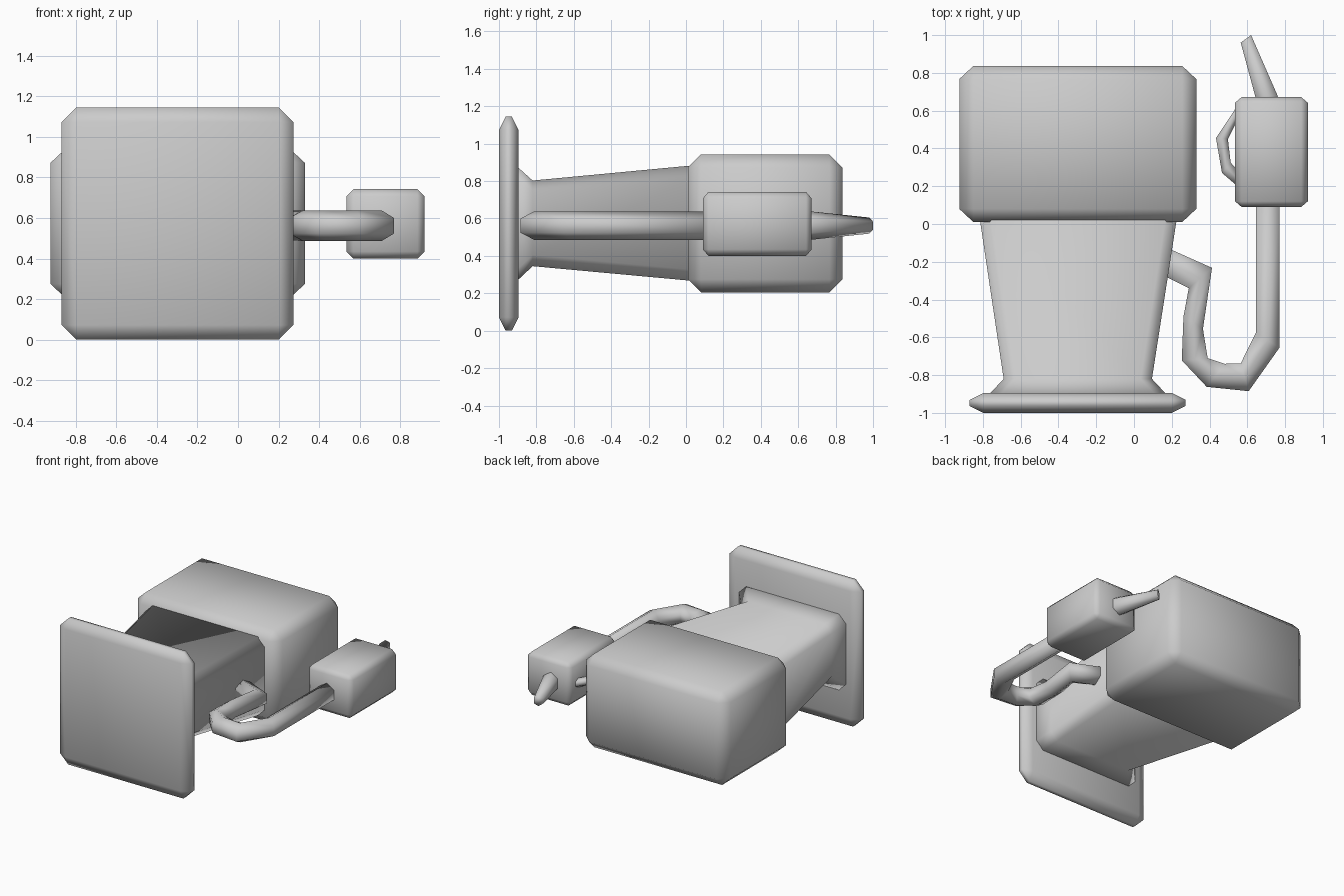
import bpy, bmesh
from math import sin, cos, radians
from mathutils import Vector

if "Cube" in bpy.data.objects:
    bpy.data.objects.remove(bpy.data.objects["Cube"])


def finish(name, bm):
    bmesh.ops.recalc_face_normals(bm, faces=bm.faces[:])
    for f in bm.faces:
        f.smooth = True
    me = bpy.data.meshes.new(name)
    bm.to_mesh(me)
    bm.free()
    ob = bpy.data.objects.new(name, me)
    bpy.context.collection.objects.link(ob)
    return ob


def chamfer_box(name, lo, hi, cut):
    """Box with all edges chamfered by a per-axis amount."""
    lo, hi, cut = Vector(lo), Vector(hi), Vector(cut)
    mid, half = (lo + hi) / 2, (hi - lo) / 2
    bm = bmesh.new()
    for sx in (-1, 1):
        for sy in (-1, 1):
            for sz in (-1, 1):
                for axis in range(3):
                    s = half - cut
                    s[axis] = half[axis]
                    bm.verts.new(mid + Vector((sx * s.x, sy * s.y, sz * s.z)))
    bmesh.ops.convex_hull(bm, input=bm.verts[:])
    bmesh.ops.dissolve_limit(bm, angle_limit=radians(1),
                             verts=bm.verts[:], edges=bm.edges[:])
    return finish(name, bm)


def loft(name, rings):
    """Skin a list of equal-length vertex rings and cap both ends."""
    bm = bmesh.new()
    loops = [[bm.verts.new(p) for p in r] for r in rings]
    n = len(loops[0])
    for a, b in zip(loops, loops[1:]):
        for i in range(n):
            j = (i + 1) % n
            bm.faces.new((a[i], a[j], b[j], b[i]))
    bm.faces.new(loops[0])
    bm.faces.new(loops[-1])
    return finish(name, bm)


def hex_ring(a, b, half_z, z=0.562):
    """Six-sided section spanning plan points a and b."""
    a, b = Vector(a), Vector(b)
    c, h = (a + b) / 2, (b - a) / 2
    ring = []
    for k in range(6):
        t = radians(30 + 60 * k)
        p = c + h * (cos(t) / cos(radians(30)))
        ring.append((p.x, p.y, z + half_z * sin(t)))
    return ring


def oct_ring(y, x0, x1, z0, z1, c=0.06):
    """Rectangle with cut corners at depth y."""
    return [(x, y, z) for x, z in (
        (x0 + c, z0), (x1 - c, z0), (x1, z0 + c), (x1, z1 - c),
        (x1 - c, z1), (x0 + c, z1), (x0, z1 - c), (x0, z0 + c))]


# pump head, base plate and nozzle grip
chamfer_box("pump_head", (-0.925, 0.01, 0.205), (0.33, 0.837, 0.942), (0.075, 0.07, 0.07))
chamfer_box("base_plate", (-0.87, -1.0, 0.0), (0.273, -0.895, 1.145), (0.072, 0.036, 0.072))
chamfer_box("nozzle_grip", (0.535, 0.09, 0.4), (0.92, 0.672, 0.742), (0.035, 0.03, 0.035))

# tapered body with flared foot
loft("pump_body", [
    oct_ring(-0.90, -0.765, 0.17, 0.27, 0.875),
    oct_ring(-0.82, -0.69, 0.095, 0.345, 0.803),
    oct_ring(0.05, -0.82, 0.23, 0.265, 0.885)])

# bent hose from body to grip
hose = [
    ((0.12, -0.255), (0.15, -0.115)),
    ((0.29, -0.34), (0.413, -0.232)),
    ((0.262, -0.49), (0.365, -0.555)),
    ((0.253, -0.722), (0.39, -0.71)),
    ((0.385, -0.862), (0.48, -0.74)),
    ((0.607, -0.885), (0.565, -0.738)),
    ((0.77, -0.655), (0.645, -0.575)),
    ((0.77, 0.11), (0.645, 0.11))]
loft("hose", [hex_ring(a, b, 0.076) for a, b in hose])

# tapered spout
loft("spout", [
    hex_ring((0.765, 0.65), (0.648, 0.65), 0.075),
    hex_ring((0.76, 0.68), (0.643, 0.672), 0.075),
    hex_ring((0.62, 1.0), (0.565, 0.96), 0.043)])

# trigger loop on the side of the grip
trigger = [
    ((0.56, 0.645), (0.56, 0.575)),
    ((0.434, 0.455), (0.497, 0.45)),
    ((0.466, 0.27), (0.512, 0.325)),
    ((0.56, 0.19), (0.56, 0.27))]
loft("trigger", [hex_ring(a, b, 0.036) for a, b in trigger])
